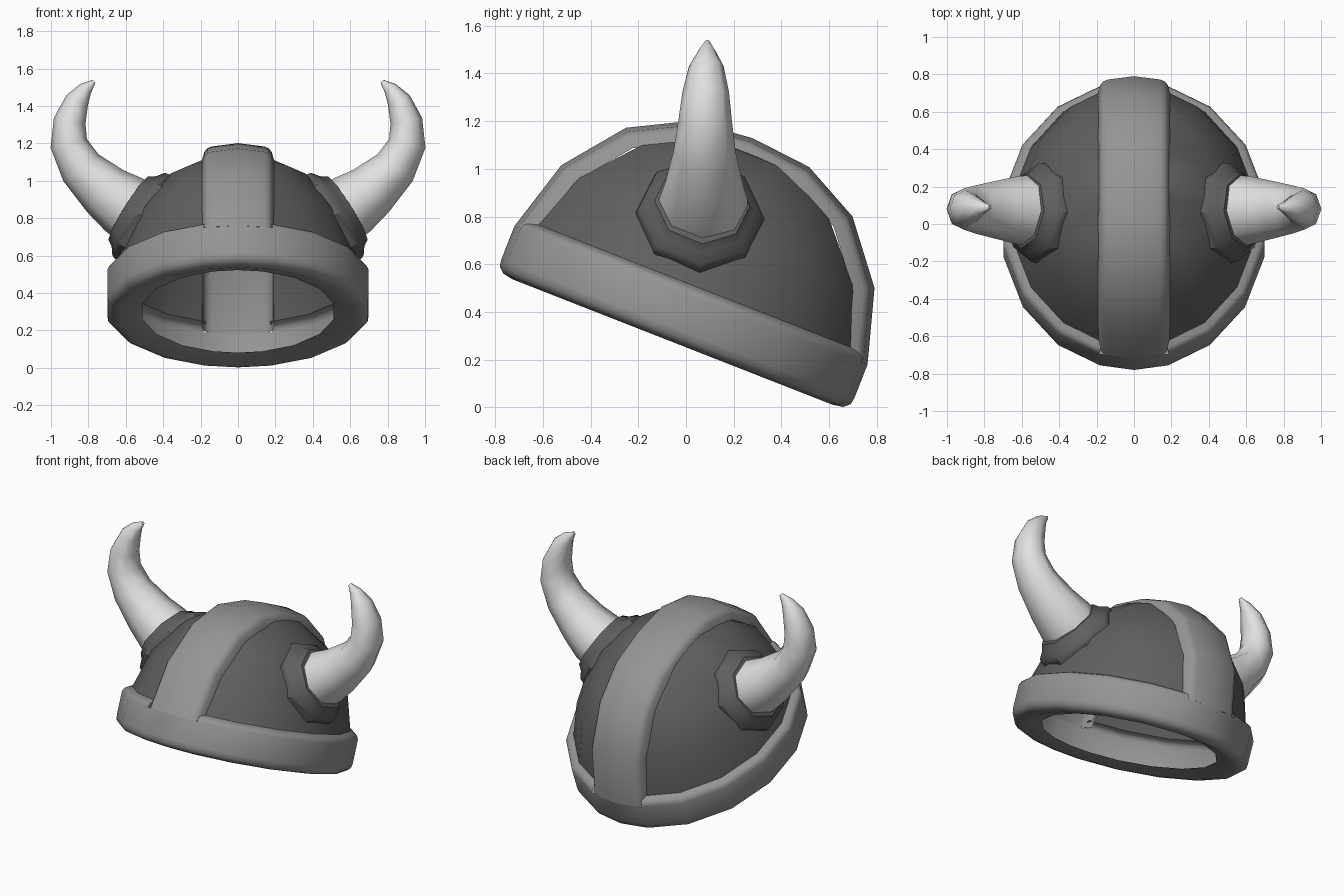
import bpy, bmesh, math
from mathutils import Matrix, Vector

if "Cube" in bpy.data.objects:
    bpy.data.objects.remove(bpy.data.objects["Cube"])

# Helmet is modelled upright, then tipped backwards
TILT = Matrix.Translation((0, -0.045, 0.302)) @ Matrix.Rotation(math.radians(-21.4), 4, 'X')


def material(name, v):
    m = bpy.data.materials.new(name)
    m.diffuse_color = (v, v, v, 1)
    m.use_nodes = True
    m.node_tree.nodes["Principled BSDF"].inputs["Base Color"].default_value = m.diffuse_color
    return m


STEEL = material("light_steel", 0.30)
IRON = material("dark_iron", 0.115)
BONE = material("pale_bone", 0.75)


def finish(name, bm, mat, matrix=None, mirror=False, angle=40, shell=False):
    bmesh.ops.remove_doubles(bm, verts=bm.verts, dist=0.0005)
    bmesh.ops.recalc_face_normals(bm, faces=bm.faces)
    bm.normal_update()
    # Open shells must face away from the helmet's middle
    if shell:
        mid = Vector((0, 0, 0.15))
        if sum(f.normal.dot(f.calc_center_median() - mid) * f.calc_area() for f in bm.faces) < 0:
            bmesh.ops.reverse_faces(bm, faces=bm.faces[:])
    if matrix:
        bm.transform(matrix)
    me = bpy.data.meshes.new(name)
    bm.to_mesh(me)
    bm.free()
    me.materials.append(mat)
    ob = bpy.data.objects.new(name, me)
    bpy.context.collection.objects.link(ob)
    bpy.ops.object.select_all(action='DESELECT')
    ob.select_set(True)
    bpy.context.view_layer.objects.active = ob
    bpy.ops.object.shade_smooth_by_angle(angle=math.radians(angle))
    if mirror:
        ob.modifiers.new("mirror", 'MIRROR')
    return ob


def skin(rows, close_cols=True, cap_end=False):
    """Bridge rows of points into a quad surface."""
    bm = bmesh.new()
    vs = [[bm.verts.new(p) for p in r] for r in rows]
    k = len(vs[0])
    for a, b in zip(vs, vs[1:]):
        for j in range(k if close_cols else k - 1):
            q = (j + 1) % k
            bm.faces.new((a[j], a[q], b[q], b[j]))
    if cap_end:
        bm.faces.new(vs[-1])
    return bm


# Columns around the helmet, with extra ones at the crest strip edges
half = [0, 15, 35, 57, 79, 101, 123, 145, 165]
angles = [math.radians(a) for a in half + [180 + b for b in half]]

# Rim band: (inset, height) from the underside lip up to the bevel on the panels
section = [(0.19, 0.0), (0.075, -0.03), (0.03, -0.022), (0.005, 0.0), (0, 0.03),
           (0, 0.18), (0.01, 0.202), (0.025, 0.211), (0.055, 0.222)]
rows = [[((0.711 - o) * math.sin(a), -(0.795 - o) * math.cos(a), v) for a in angles]
        for o, v in section]
bm = skin(rows)
# The bevel stops where the crest strip rises
under = [f for f in bm.faces
         if abs(f.calc_center_median().x) < 0.15 and f.calc_center_median().z > 0.185]
bmesh.ops.delete(bm, geom=under, context='FACES')
finish("rim_band", bm, STEEL, TILT, angle=50, shell=True)

# Crest strip: cross-section swept over the dome from front to back
side = [(0.795, 0.18), (0.785, 0.215), (0.705, 0.49), (0.51, 0.735), (0.265, 0.862)]
path = [(-u, v) for u, v in side] + [(0, 0.888)] + [(u, v) for u, v in reversed(side)]
right = [(0.14, 0.018), (0.165, 0.028), (0.18, 0.047), (0.193, 0.09)]
cross = [(-x, d) for x, d in reversed(right)] + [(0, 0)] + right
rows = []
for i, (u, v) in enumerate(path):
    if i in (0, len(path) - 1):
        n = Vector((math.copysign(1, u), 0))
    else:
        a, b = Vector(path[i - 1]), Vector(path[i + 1])
        t = (b - a).normalized()
        n = Vector((-t.y, t.x))
    rows.append([(x, u - n.x * d, v - n.y * d) for x, d in cross])
finish("crest_strip", skin(rows, close_cols=False), STEEL, TILT, angle=50, shell=True)

# Dome panels: thin shell, cut along the strip and mirrored
dome = [(0.0, 0.846), (0.25, 0.818), (0.48, 0.69), (0.66, 0.465), (0.738, 0.22)]
rows = [[(r * 0.89 * math.sin(a), -r * math.cos(a), v) for a in angles] for r, v in dome]
bm = skin(rows)
bmesh.ops.remove_doubles(bm, verts=bm.verts, dist=0.0005)
bmesh.ops.bisect_plane(bm, geom=bm.verts[:] + bm.edges[:] + bm.faces[:],
                       plane_co=(0.188, 0, 0), plane_no=(1, 0, 0), clear_inner=True)
finish("dome_panels", bm, IRON, TILT, mirror=True, shell=True)


def ring(centre, axis, radius, count=8, depth=1.0):
    """Points around an axis, starting toward the front; depth stretches along y."""
    axis = Vector(axis).normalized()
    e1 = Vector((0, -1, 0))
    e1 = (e1 - axis * e1.dot(axis)).normalized()
    e2 = axis.cross(e1)
    return [Vector(centre) + radius * (math.cos(t) * depth * e1 + math.sin(t) * e2)
            for t in (2 * math.pi * j / count for j in range(count))]


# Horn sockets: eight-sided collars
axis = Vector((0.84, 0.10, 0.53)).normalized()
base = Vector((0.515, 0.06, 0.81))
collar = [(0.262, -0.08), (0.27, -0.01), (0.262, 0.02), (0.222, 0.05), (0.2, 0.085),
          (0.16, 0.09)]
rows = [ring(base + axis * h, axis, r) for r, h in collar]
finish("horn_sockets", skin(rows), IRON, mirror=True)

# Horns: tapered rings along a curve (x, z, radius)
spine = [(0.56, 0.84, 0.178), (0.61, 0.872, 0.172), (0.71, 0.945, 0.148), (0.84, 1.07, 0.118),
         (0.905, 1.20, 0.10), (0.90, 1.32, 0.086), (0.86, 1.43, 0.064),
         (0.815, 1.492, 0.038), (0.77, 1.532, 0.011)]
rows = []
for i, (x, z, r) in enumerate(spine):
    a, b = spine[max(i - 1, 0)], spine[min(i + 1, len(spine) - 1)]
    rows.append(ring((x, 0.07 + 0.02 * i / 8, z), (b[0] - a[0], 0, b[1] - a[1]), r,
                     depth=1.06 + 0.08 * min(i, 5) / 5 if i < 7 else 1.0))
finish("horns", skin(rows, cap_end=True), BONE, mirror=True, angle=55)
